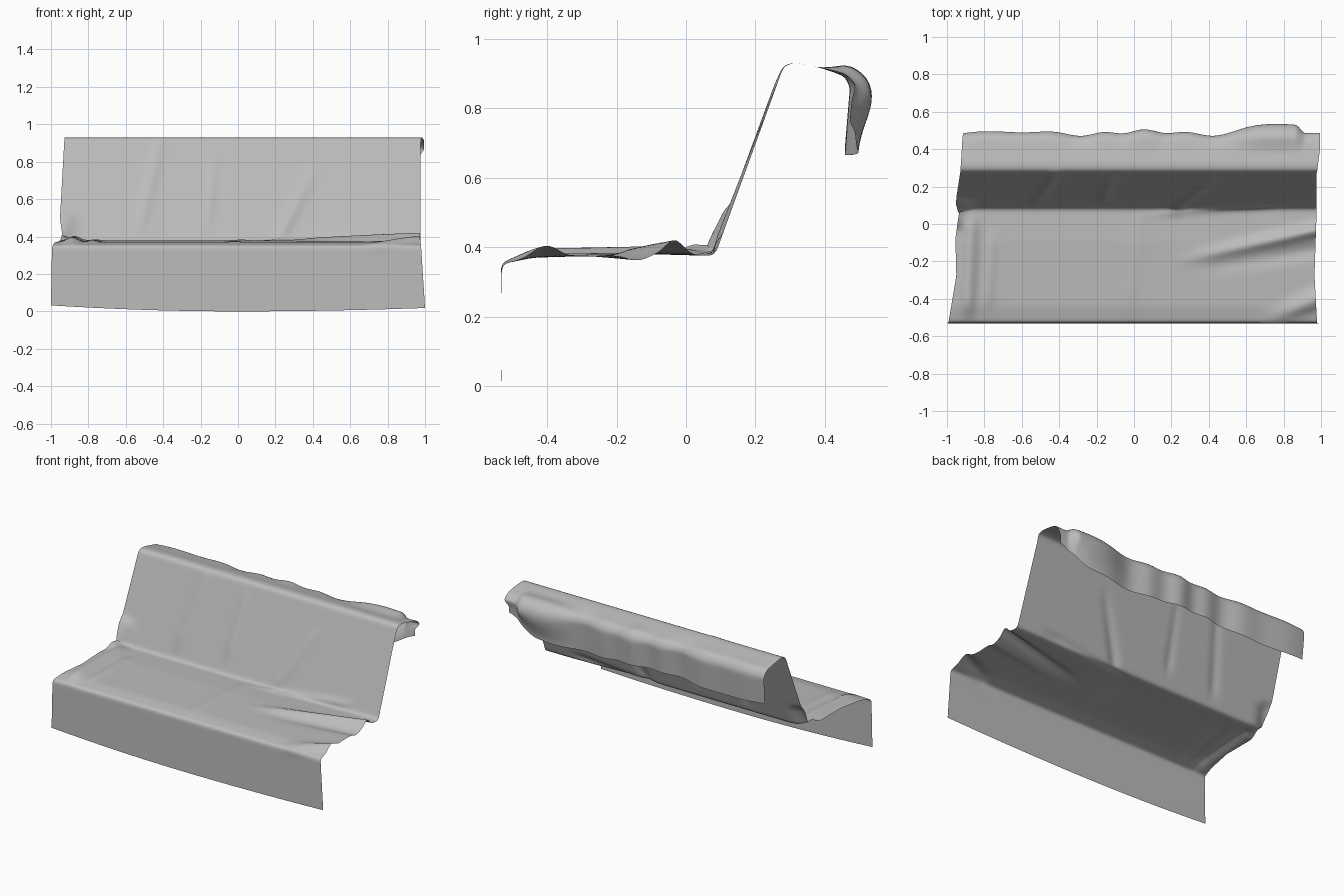
import bpy, bmesh, math
from mathutils import Vector

cube = bpy.data.objects.get("Cube")
if cube:
    bpy.data.objects.remove(cube, do_unlink=True)

# Side profile of the draped cloth (y, z): front hem, seat, backrest, rear flap
PROFILE = [(-.532, 0), (-.53, .352), (-.44, .37), (-.1, .38), (.083, .375),
           (.283, .926), (.32, .931), (.465, .9), (.49, .86), (.475, .665)]
STEP, COLUMNS = .012, 170


def smoothstep(a, b, t):
    t = max(0, min(1, (t - a) / (b - a)))
    return t * t * (3 - 2 * t)


def lerp_table(table, t):
    for (a, va), (b, vb) in zip(table, table[1:]):
        if t <= b:
            return va + (vb - va) * max(0, t - a) / (b - a)
    return table[-1][1]


def resample(points):
    out = []
    for a, b in zip(points, points[1:]):
        a, b = Vector(a), Vector(b)
        n = max(1, round((b - a).length / STEP))
        out += [a.lerp(b, i / n) for i in range(n)]
    out.append(Vector(points[-1]))
    for _ in range(3):  # round the folds
        out = [out[0]] + [(p + q * 2 + r) / 4 for p, q, r in zip(out, out[1:], out[2:])] + [out[-1]]
    return out


def fold(x, s, start, end, width, h0, h1):
    """Ridge along a line in cloth space, its height going from h0 to h1."""
    a, d = Vector(start), Vector(end) - Vector(start)
    v = Vector((x, s)) - a
    t = v.dot(d) / d.length_squared
    across = (v.x * d.y - v.y * d.x) / d.length
    fade = smoothstep(-.2, .15, t) * (1 - smoothstep(.9, 1.2, t))
    return (h0 + (h1 - h0) * max(0, min(1, t))) * fade * math.exp(-(across / width) ** 2)


# Folds: start, end (x, distance along cloth), width, height at start and end
FOLDS = [
    ((.33, .70), (1.05, .86), .035, .012, .046),   # long seat fold
    ((.40, .64), (1.05, .75), .04, -.004, -.018),
    ((.70, .36), (1.08, .52), .045, .004, .045),   # front corner fold
    ((-.89, .42), (-.87, .88), .04, .026, .022),   # seat edge folds
    ((-.78, .46), (-.76, .8), .03, .010, .005),
    ((-.98, .88), (-.92, 1.1), .06, .045, .018),   # lifted inner corner
    ((.22, .97), (.40, 1.34), .035, .014, .005),   # backrest creases
    ((.12, .93), (.7, .99), .025, .006, .012),
    ((-.52, 1.05), (-.42, 1.5), .035, .009, .007),
    ((-.16, 1.08), (-.12, 1.45), .03, .008, .004),
    ((-.02, .45), (.03, .9), .04, .004, .004),
]
LEFT = [(0, -1), (.33, -.995), (.6, -.95), (.8, -.955), (.94, -.935),
        (1.08, -.952), (1.5, -.93), (1.75, -.915), (2, -.91)]
RIGHT = [(0, 1), (.33, .98), (.6, .965), (.9, .975), (1.5, .975),
         (1.66, .995), (1.77, .995), (1.9, .97)]

profile = resample(PROFILE)
lengths = [0]
for a, b in zip(profile, profile[1:]):
    lengths.append(lengths[-1] + (b - a).length)
total = lengths[-1]

bm = bmesh.new()
rows = []
for i, (p, s) in enumerate(zip(profile, lengths)):
    tangent = (profile[min(i + 1, len(profile) - 1)] - profile[max(i - 1, 0)]).normalized()
    normal = Vector((-tangent.y, tangent.x))
    x0, x1 = lerp_table(LEFT, s), lerp_table(RIGHT, s)
    row = []
    for c in range(COLUMNS + 1):
        x = x0 + (x1 - x0) * c / COLUMNS
        height = sum(fold(x, s, *f) for f in FOLDS)
        # Waves and a flared corner on the rear flap
        flap = smoothstep(1.62, 1.8, s)
        wave = .010 * math.sin(9 * x + 1) + .008 * math.sin(21 * x + 2 * math.sin(4 * x))
        flare = .045 * smoothstep(.4, .84, x) * (1 - smoothstep(.86, .92, x))
        height += flap * (wave + flare * (1 - .7 * smoothstep(1.8, total, s)))
        q = p + normal * height
        # Curved front hem and uneven rear hem
        hem = 1 - smoothstep(0, .3, s)
        q.y += hem * (.032 * x * x if x < 0 else .018 * x * x)
        below = smoothstep(1.72, total, s)
        q.y += below * (.012 + .012 * math.sin(6 * x + 2) + .1 * smoothstep(.75, 1, x))
        row.append(bm.verts.new((x, q.x, q.y)))
    rows.append(row)
for low, high in zip(rows, rows[1:]):
    for c in range(COLUMNS):
        bm.faces.new((low[c], low[c + 1], high[c + 1], high[c]))

mesh = bpy.data.meshes.new("draped_cloth")
bm.to_mesh(mesh)
bm.free()
cloth = bpy.data.objects.new("draped_cloth", mesh)
bpy.context.collection.objects.link(cloth)

# Plain grey fabric
grey = bpy.data.materials.new("grey_fabric")
grey.use_nodes = True
colour = (.5, .5, .5, 1)
grey.diffuse_color = colour
grey.node_tree.nodes["Principled BSDF"].inputs["Base Color"].default_value = colour
mesh.materials.append(grey)

bpy.context.view_layer.objects.active = cloth
cloth.select_set(True)
bpy.ops.object.shade_smooth_by_angle(angle=math.radians(60))
